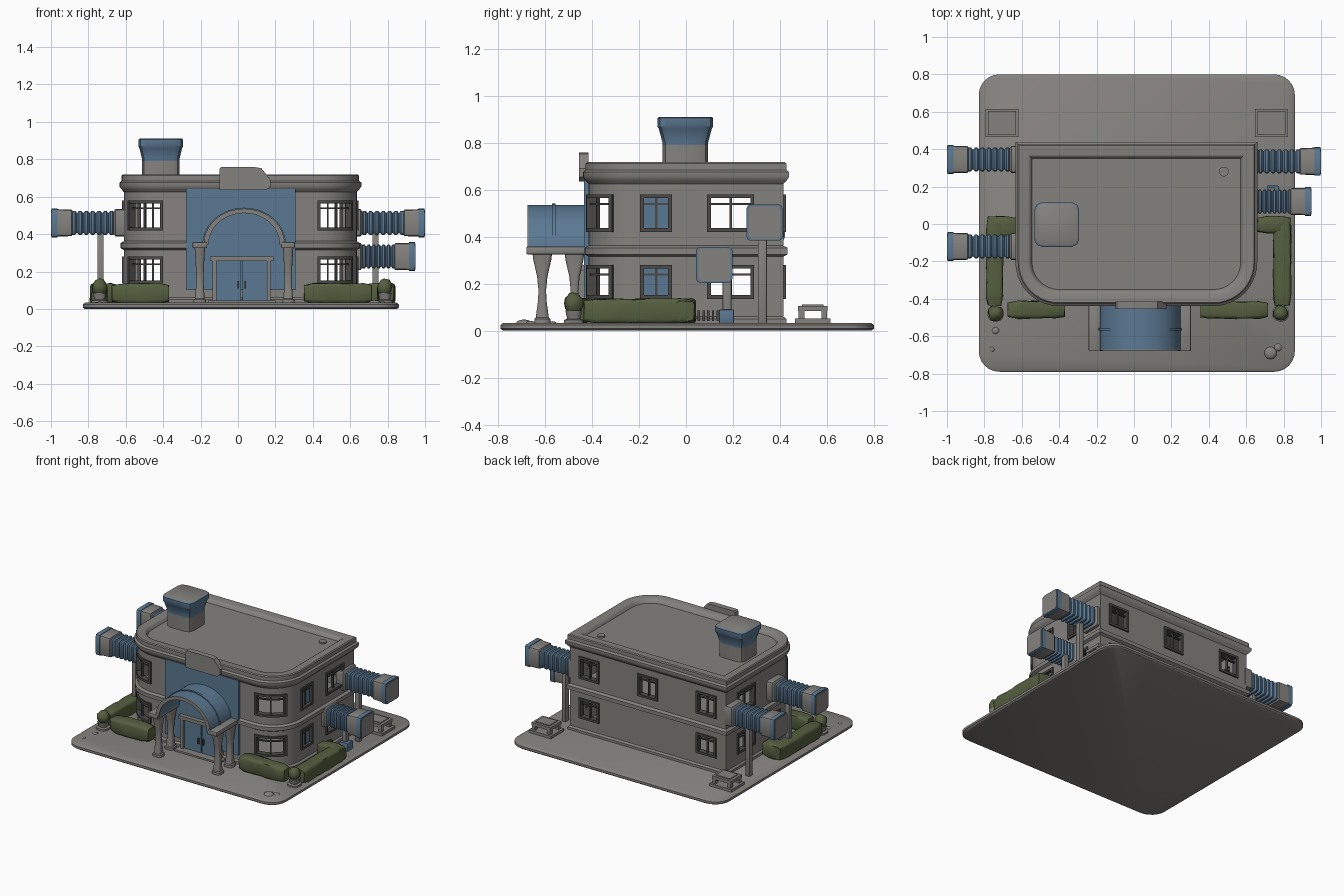
import bpy, bmesh, math, random
from mathutils import Vector

if "Cube" in bpy.data.objects:
    bpy.data.objects.remove(bpy.data.objects["Cube"])
random.seed(4)

def material(name, rgb):
    m = bpy.data.materials.new(name)
    m.diffuse_color = (*rgb, 1)
    m.use_nodes = True
    m.node_tree.nodes["Principled BSDF"].inputs["Base Color"].default_value = m.diffuse_color
    return m
GREY = material("warm_grey", (0.235, 0.225, 0.21))
BLUE = material("steel_blue", (0.105, 0.19, 0.29))
GREEN = material("hedge_green", (0.09, 0.115, 0.05))
DARK = material("frame_dark_grey", (0.07, 0.068, 0.065))

def finish(name, bm, mat, angle=35):
    bmesh.ops.recalc_face_normals(bm, faces=bm.faces)
    me = bpy.data.meshes.new(name)
    bm.to_mesh(me); bm.free()
    me.materials.append(mat)
    me.shade_smooth()
    me.set_sharp_from_angle(angle=math.radians(angle))
    ob = bpy.data.objects.new(name, me)
    bpy.context.collection.objects.link(ob)
    return ob

def loft(bm, rings):
    vs = [[bm.verts.new(p) for p in r] for r in rings]
    n = len(vs[0])
    for a, b in zip(vs, vs[1:]):
        for i in range(n):
            j = (i + 1) % n
            bm.faces.new((a[i], a[j], b[j], b[i]))
    bm.faces.new(vs[0][::-1]); bm.faces.new(vs[-1])

def lofted(name, rings, mat):
    bm = bmesh.new(); loft(bm, rings)
    return finish(name, bm, mat)

def add_box(bm, x0, x1, y0, y1, z0, z1):
    loft(bm, [[(x0, y0, z), (x1, y0, z), (x1, y1, z), (x0, y1, z)] for z in (z0, z1)])

def boxes(name, mat, *dims, bevel=0):
    bm = bmesh.new()
    for d in dims:
        add_box(bm, *d)
    if bevel:
        bmesh.ops.bevel(bm, geom=bm.edges[:], offset=bevel, segments=2, profile=0.5, affect='EDGES')
    return finish(name, bm, mat)

def rrect(cx, cy, hx, hy, r, z, n=6):
    out = []
    for k, (sx, sy) in enumerate(((1, 1), (-1, 1), (-1, -1), (1, -1))):
        for i in range(n + 1):
            a = math.pi / 2 * (k + i / n)
            out.append((cx + sx * (hx - r) + r * math.cos(a), cy + sy * (hy - r) + r * math.sin(a), z))
    return out

# Building outline: square back corners, large rounded front corners
CX, HX, YF, YB, R = 0.0125, 0.6225, -0.415, 0.415, 0.21
FLAT, ARC = HX - R, R * math.pi / 2

def pt(s, off, z):
    """Point on the wall line; s runs from the front centre, right is positive."""
    g, a = (1 if s >= 0 else -1), abs(s)
    if a <= FLAT:
        x, y = a, YF - off
    elif a <= FLAT + ARC:
        t = (a - FLAT) / R
        x, y = FLAT + (R + off) * math.sin(t), YF + R - (R + off) * math.cos(t)
    else:
        d = a - FLAT - ARC
        side = YB - YF - R
        if d <= side:
            x, y = HX + off, YF + R + d
        else:
            x, y = HX - (d - side), YB + off
    return (CX + g * x, y, z)

def outline(off, z, n=10):
    ss = [FLAT + ARC * i / n for i in range(n + 1)]
    back = [(CX + HX + off, YB + off, z), (CX - HX - off, YB + off, z)]
    return [pt(-s, off, z) for s in ss[::-1]] + [pt(s, off, z) for s in ss] + back

def strip(bm, s0, s1, z0, z1, o0, o1):
    n = max(1, int(abs(s1 - s0) / 0.03))
    rings = []
    for i in range(n + 1):
        s = s0 + (s1 - s0) * i / n
        rings.append([pt(s, o0, z0), pt(s, o1, z0), pt(s, o1, z1), pt(s, o0, z1)])
    loft(bm, rings)

# Base slab
lofted("base_slab", [rrect(0.015, 0.005, 0.845 - d, 0.795 - d, 0.11, z)
                     for d, z in ((0.01, 0), (0, 0.008), (0, 0.024), (0.012, 0.033))], GREY)

# Building shell with storey band, cornice and recessed roof
shell = lofted("building_shell", [outline(o, z) for o, z in (
    (0.012, 0.03), (0.012, 0.05), (0, 0.06), (0, 0.315), (0.018, 0.325), (0.018, 0.352), (0, 0.362),
    (0, 0.625), (0.014, 0.64), (0.024, 0.655), (0.024, 0.675), (0.012, 0.685), (0.012, 0.712), (0.006, 0.718),
    (-0.045, 0.718), (-0.055, 0.712), (-0.065, 0.69))], GREY)

# Windows: (start, end along wall, upper storey?)
UP, LOW = (0.42, 0.58), (0.135, 0.28)
wins = []
for g in (1, -1):
    for zz in (UP, LOW):
        wins += [(g * FLAT, g * (FLAT + 0.22), zz), (g * 1.0375, g * 1.2375, zz), (g * 1.4375, g * 1.5975, zz)]
        if g > 0 or zz is LOW:
            wins.append((g * 0.7525, g * 0.8875, zz))
wins.append((1.905, 2.065, UP))

rooms, holes, frames, glass = (bmesh.new() for _ in range(4))
for z0, z1 in ((0.05, 0.315), (0.36, 0.65)):
    loft(rooms, [outline(-0.04, z0), outline(-0.04, z1)])
for a, b, (z0, z1) in wins:
    a, b = min(a, b), max(a, b)
    strip(holes, a, b, z0, z1, -0.07, 0.05)
    t, m = 0.016, (a + b) / 2
    for d in ((a, b, z0, z0 + t), (a, b, z1 - t, z1), (a, a + t, z0, z1), (b - t, b, z0, z1)):
        strip(frames, *d, -0.03, 0.01)
    strip(frames, m - 0.005, m + 0.005, z0, z1, -0.022, -0.006)
    strip(frames, a, b, z1 - 0.045, z1 - 0.037, -0.022, -0.006)
    if 0.7 < abs(m) < 0.9:
        strip(glass, a, b, z0, z1, -0.018, -0.012)
cutters = [finish("room_cutter", rooms, GREY), finish("window_cutter", holes, GREY)]
for c in cutters:
    c.hide_render = True
    mod = shell.modifiers.new("cut", 'BOOLEAN')
    mod.operation, mod.solver, mod.object = 'DIFFERENCE', 'EXACT', c
bpy.context.view_layer.update()
cut = bpy.data.meshes.new_from_object(shell.evaluated_get(bpy.context.evaluated_depsgraph_get()))
shell.modifiers.clear()
shell.data = cut
cut.set_sharp_from_angle(angle=math.radians(35))
for c in cutters:
    bpy.data.objects.remove(c)
finish("window_frames", frames, DARK)
finish("window_glass", glass, BLUE)

# Blue facade panel, door and sign block
bm = bmesh.new()
for z0, z1 in ((0.10, 0.64),):
    strip(bm, -0.29, 0.295, z0, z1, -0.005, 0.02)
finish("facade_panel", bm, BLUE)
boxes("door_frame", GREY, (-0.135, -0.115, -0.46, -0.41, 0.03, 0.265), (0.155, 0.175, -0.46, -0.41, 0.03, 0.265),
      (-0.15, 0.19, -0.465, -0.41, 0.255, 0.28), (-0.16, 0.2, -0.5, -0.41, 0.03, 0.045))
boxes("door_leaves", BLUE, (-0.115, 0.016, -0.445, -0.41, 0.045, 0.255), (0.024, 0.155, -0.445, -0.41, 0.045, 0.255))
boxes("door_handles", DARK, (-0.003, 0.006, -0.46, -0.444, 0.11, 0.15), (0.034, 0.043, -0.46, -0.444, 0.11, 0.15))
sign = ((-0.1, 0.635), (0.15, 0.635), (0.175, 0.655), (0.175, 0.69), (0.125, 0.752), (0.09, 0.758), (-0.09, 0.758), (-0.1, 0.75))
lofted("sign_block", [[(x, y, z) for x, z in sign] for y in (-0.455, -0.415)], GREY)

# Entrance canopy: open vault, ribs, side beams and hourglass columns
def arch(name, r_out, r_in, y0, y1, mat):
    n, rings = 20, []
    for i in range(n + 1):
        a = math.pi * i / n
        c, s = math.cos(a), math.sin(a) * 0.88
        rings.append([(0.033 + r * c, y, 0.345 + r * s) for r, y in ((r_in, y0), (r_out, y0), (r_out, y1), (r_in, y1))])
    lofted(name, rings, mat)
arch("canopy_vault", 0.217, 0.195, -0.67, -0.42, BLUE)
arch("canopy_front_rim", 0.217, 0.19, -0.676, -0.669, GREY)
arch("canopy_rib", 0.223, 0.20, -0.57, -0.555, BLUE)
for x0, x1 in ((-0.243, -0.165), (0.231, 0.305)):
    boxes("canopy_beam", GREY, (x0, x1, -0.68, -0.41, 0.325, 0.358), bevel=0.006)
    for y in (-0.612, -0.475):
        cx = (x0 + x1) / 2
        lofted("canopy_column", [rrect(cx, y, wx, wy, min(wx, wy) * 0.6, z, 3) for wx, wy, z in (
            (0.034, 0.034, 0.03), (0.034, 0.034, 0.05), (0.026, 0.028, 0.055), (0.021, 0.019, 0.12),
            (0.02, 0.016, 0.17), (0.022, 0.022, 0.23), (0.026, 0.038, 0.3), (0.028, 0.042, 0.33))], GREY)

# Roof chimney: grey base, blue flared head, grey cap
ch = lofted("chimney", [rrect(-0.413, -0.003, hx, hy, 0.04, z, 2) for hx, hy, z in (
    (0.1, 0.097, 0.68), (0.1, 0.097, 0.79), (0.1, 0.097, 0.80), (0.114, 0.113, 0.86), (0.12, 0.119, 0.87),
    (0.12, 0.119, 0.905), (0.113, 0.112, 0.91))], GREY)
ch.data.materials.append(BLUE)
for p in ch.data.polygons:
    p.material_index = int(p.center.z > 0.79 and p.normal.z < 0.9)
lofted("roof_drain", [[(0.48 + 0.026 * math.cos(a * math.pi / 8), 0.28 + 0.026 * math.sin(a * math.pi / 8), z)
                       for a in range(16)] for z in (0.685, 0.70)], GREY)

# Side ducts: wall flange, blue ribbed bellows, grey end box with blue lip, support post
def duct(g, y, z, end, post_y):
    def sec(x, h):
        return [(g * x, y + b, z + c) for b, c, _ in rrect(0, 0, h, h, h * 0.22, 0, 2)]
    lofted("duct_wall_flange", [sec(0.6, 0.073), sec(0.655, 0.073), sec(0.665, 0.06)], GREY)
    n, x0, x1 = 7, 0.66, end - 0.105
    rings = []
    for i in range(n):
        for f, h in ((0, 0.053), (0.3, 0.064), (0.7, 0.064), (1, 0.053)):
            rings.append(sec(x0 + (x1 - x0) * (i + f * 0.96) / n, h))
    lofted("duct_bellows", rings, BLUE)
    lofted("duct_end_box", [sec(end - 0.115, 0.064), sec(end - 0.11, 0.071), sec(end - 0.035, 0.073)], GREY)
    lofted("duct_end_lip", [sec(end - 0.035, 0.077), sec(end - 0.003, 0.077)], BLUE)
    lofted("duct_end_plate", [sec(end - 0.01, 0.069), sec(end, 0.069)], GREY)
    px = g * 0.735
    boxes("duct_post", GREY, (px - 0.017, px + 0.017, post_y - 0.019, post_y + 0.019, 0.03, z - 0.05), bevel=0.005)
duct(-1, 0.345, 0.46, 1.0, 0.33)
duct(-1, -0.12, 0.46, 1.0, -0.12)
duct(1, 0.335, 0.46, 1.0, 0.325)
duct(1, 0.12, 0.28, 0.95, 0.175)
boxes("post_base", BLUE, (0.71, 0.775, 0.14, 0.205, 0.03, 0.09), bevel=0.006)
boxes("wall_vent", DARK, *[(0.63, 0.66, 0.03 + i * 0.02, 0.04 + i * 0.02, 0.04, 0.085) for i in range(6)])

# Hedges and round shrubs, slightly lumpy
def lumpy(name, bm, amount):
    for v in bm.verts:
        v.co += Vector([random.uniform(-amount, amount) for _ in range(3)])
    finish(name, bm, GREEN, 60)

def hedge(x0, x1, y0, y1):
    bm = bmesh.new()
    n = max(2, int(max(x1 - x0, y1 - y0) / 0.045))
    along_x = x1 - x0 > y1 - y0
    rings = []
    for i in range(n + 1):
        k = 0.8 if i in (0, n) else 1
        t = i / n
        prof = rrect(0, 0, k, k, 0.35 * k, 0, 2)
        cx, cy = (x0 + x1) / 2, (y0 + y1) / 2
        rings.append([(x0 + (x1 - x0) * t, cy + u * (y1 - y0) / 2, 0.083 + w * 0.053) if along_x else
                      (cx + u * (x1 - x0) / 2, y0 + (y1 - y0) * t, 0.083 + w * 0.053) for u, w, _ in prof])
    loft(bm, rings)
    lumpy("hedge", bm, 0.003)
for d in ((-0.675, -0.37, -0.505, -0.41), (0.355, 0.715, -0.505, -0.415), (-0.79, -0.7, -0.435, 0.04),
          (-0.775, -0.63, -0.07, 0.042), (0.745, 0.84, -0.435, 0.035), (0.66, 0.838, -0.05, 0.042)):
    hedge(*d)
for x in (-0.74, 0.785):
    bm = bmesh.new()
    bmesh.ops.create_icosphere(bm, subdivisions=2, radius=0.042)
    for v in bm.verts:
        v.co = Vector((x + v.co.x, -0.478 + v.co.y, 0.115 + v.co.z * 1.15))
    lumpy("shrub", bm, 0.004)
    lofted("shrub_pot", [rrect(x, -0.478, h, h, h * 0.7, z, 3) for h, z in ((0.042, 0.03), (0.042, 0.045), (0.028, 0.05), (0.036, 0.085))], GREY)

# Low service hatches at the back: plinth, corner legs, framed top
for cx in (-0.705, 0.735):
    cy = 0.54
    legs = [(cx + a * 0.06 - 0.012, cx + a * 0.06 + 0.012, cy + b * 0.048 - 0.012, cy + b * 0.048 + 0.012, 0.05, 0.085)
            for a in (-1, 1) for b in (-1, 1)]
    boxes("hatch_frame", GREY, (cx - 0.088, cx + 0.088, cy - 0.075, cy + 0.075, 0.03, 0.052), *legs,
          (cx - 0.075, cx + 0.075, cy - 0.063, cy + 0.063, 0.083, 0.105),
          (cx - 0.055, cx + 0.055, cy - 0.045, cy + 0.045, 0.1, 0.111))

# Small rubble on the front corners of the slab
for x, y, r in ((0.73, -0.69, 0.035), (0.77, -0.66, 0.022), (-0.74, -0.57, 0.02), (-0.76, -0.67, 0.015)):
    bm = bmesh.new()
    bmesh.ops.create_icosphere(bm, subdivisions=2, radius=r)
    for v in bm.verts:
        v.co = Vector((x + v.co.x, y + v.co.y, 0.03 + v.co.z * 0.5))
    finish("rubble", bm, GREY)
